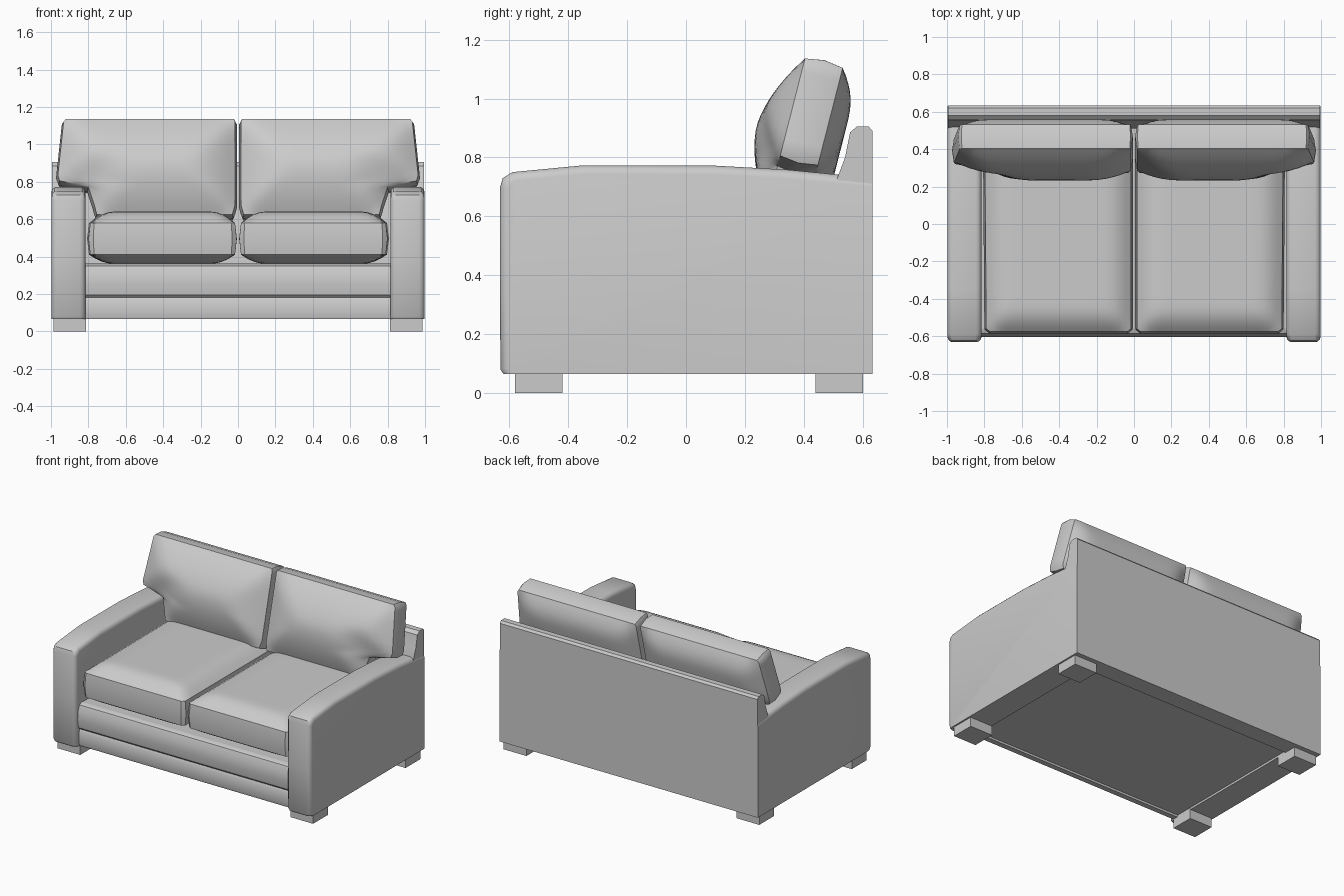
import bpy, bmesh, math
from mathutils import Vector, geometry

if "Cube" in bpy.data.objects:
    bpy.data.objects.remove(bpy.data.objects["Cube"], do_unlink=True)

fabric = bpy.data.materials.new("grey_fabric")
fabric.use_nodes = True
GREY = (0.6, 0.6, 0.6, 1)
fabric.diffuse_color = GREY
fabric.node_tree.nodes["Principled BSDF"].inputs["Base Color"].default_value = GREY


def finish(name, bm):
    """Turn a bmesh into a shaded object."""
    bmesh.ops.recalc_face_normals(bm, faces=bm.faces[:])
    mesh = bpy.data.meshes.new(name)
    bm.to_mesh(mesh)
    bm.free()
    mesh.materials.append(fabric)
    obj = bpy.data.objects.new(name, mesh)
    bpy.context.collection.objects.link(obj)
    bpy.ops.object.select_all(action="DESELECT")
    obj.select_set(True)
    bpy.context.view_layer.objects.active = obj
    bpy.ops.object.shade_smooth_by_angle(angle=math.radians(35))
    return obj


def prism(name, profile, x0, x1, bevel=0.0):
    """Extrude a (y, z) profile along x; bevel rounds the front and top rims."""
    bm = bmesh.new()
    a, b = [[bm.verts.new((x, y, z)) for y, z in profile] for x in (x0, x1)]
    bm.faces.new(a)
    bm.faces.new(b[::-1])
    for i in range(len(a)):
        bm.faces.new((a[i - 1], b[i - 1], b[i], a[i]))
    bmesh.ops.recalc_face_normals(bm, faces=bm.faces[:])
    if bevel:
        rims = []
        for e in bm.edges:
            mid = (e.verts[0].co + e.verts[1].co) / 2
            if e.calc_face_angle(0) > math.radians(50) and mid.y < 0.6 and mid.z > 0.07:
                rims.append(e)
        bmesh.ops.bevel(bm, geom=rims, offset=bevel, segments=3,
                        profile=0.5, affect="EDGES", clamp_overlap=False)
    return finish(name, bm)


def box(name, x0, x1, y0, y1, z0, z1):
    return prism(name, [(y0, z0), (y1, z0), (y1, z1), (y0, z1)], x0, x1)


def cushion(name, rows, place, half, pads, side, columns=24, step=0.03, swell=0.01):
    """Padded slab: rows of (v, x_in, x_out) outline it, pads are (crown, reach)."""
    outline = [Vector((r[1], r[0])) for r in rows] + [Vector((r[2], r[0])) for r in rows[::-1]]

    def padding(p, reach):
        nearest = reach
        for i, a in enumerate(outline):
            b = outline[i - 1]
            t = geometry.intersect_point_line(p, a, b)[1]
            nearest = min(nearest, (p - a.lerp(b, min(max(t, 0), 1))).length)
        return 1 - (1 - nearest / reach) ** 2

    def put(bm, x, v, d):
        px, py, pz = place(x, v, d)
        return bm.verts.new((side * px, py, pz))

    def rim(grid):
        return (grid[0] + [r[-1] for r in grid[1:-1]] + grid[-1][::-1]
                + [r[0] for r in grid[-2:0:-1]])

    fine = [Vector(rows[0])]
    for a, b in zip(rows, rows[1:]):
        a, b = Vector(a), Vector(b)
        n = max(1, math.ceil((b.x - a.x) / step))
        fine += [a.lerp(b, (k + 1) / n) for k in range(n)]
    flat = [[Vector((x0 + (x1 - x0) * c / columns, v)) for c in range(columns + 1)]
            for v, x0, x1 in fine]

    # Two padded sheets, relaxed so that the padding rolls softly
    bm = bmesh.new()
    rims = []
    for sign, (crown, reach) in zip((-1, 1), pads):
        sheet = [[put(bm, p.x, p.y, sign * (half + crown * padding(p, reach))) for p in line]
                 for line in flat]
        for r0, r1 in zip(sheet, sheet[1:]):
            for c in range(columns):
                bm.faces.new((r0[c], r0[c + 1], r1[c + 1], r1[c]))
        inner = [v for line in sheet[1:-1] for v in line[1:-1]]
        for _ in range(4):
            bmesh.ops.smooth_vert(bm, verts=inner, factor=0.5,
                                  use_axis_x=True, use_axis_y=True, use_axis_z=True)
        rims.append(rim(sheet))

    # Swollen side band between the sheets
    loop = rim(flat)
    middle = []
    for i, p in enumerate(loop):
        t = (loop[(i + 1) % len(loop)] - loop[i - 1]).normalized()
        middle.append(put(bm, p.x + swell * t.y, p.y - swell * t.x, 0))
    for a, b in ((rims[0], middle), (middle, rims[1])):
        for i in range(len(a)):
            bm.faces.new((a[i - 1], a[i], b[i], b[i - 1]))
    return finish(name, bm)


# Outlines
ARM = [(-0.62, 0.065), (-0.63, 0.08), (-0.632, 0.4), (-0.631, 0.7), (-0.622, 0.73),
       (-0.59, 0.75), (-0.35, 0.773), (0.1, 0.772), (0.35, 0.758), (0.632, 0.73),
       (0.632, 0.065)]
BACK = [(0.633, 0.065), (0.633, 0.89), (0.62, 0.905), (0.58, 0.905), (0.557, 0.885),
        (0.54, 0.8), (0.51, 0.72), (0.51, 0.065)]
RAIL = [(-0.545, 0.065), (-0.583, 0.065), (-0.588, 0.08), (-0.588, 0.165), (-0.58, 0.18),
        (-0.595, 0.195), (-0.604, 0.25), (-0.6, 0.31), (-0.585, 0.35), (-0.56, 0.362),
        (-0.545, 0.36)]
SEAT_ROWS = [(-0.576, 0.035, 0.77), (-0.56, 0.016, 0.79), (0.38, 0.016, 0.797),
             (0.42, 0.03, 0.78)]
BACK_ROWS = [(0.61, 0.03, 0.755), (0.66, 0.016, 0.768), (0.755, 0.016, 0.8),
             (0.79, 0.016, 0.955), (0.82, 0.016, 0.963), (1.05, 0.016, 0.938),
             (1.105, 0.016, 0.932), (1.12, 0.022, 0.92)]


def seat_place(x, v, d):
    return x, v, 0.495 + d


def back_place(x, v, d):
    # Leans backwards as it rises
    return x, 0.468 + 0.255 * (v - 1.12) + d, v - 0.25 * d


# Frame
prism("back_panel", BACK, -0.995, 0.995)
prism("front_rail", RAIL, -0.825, 0.825)
box("seat_base", -0.825, 0.825, -0.56, 0.52, 0.08, 0.358)

# Paired parts
for label, s in (("left", 1), ("right", -1)):
    prism(label + "_arm", ARM, s * 0.815, s * 0.998, 0.03)
    cushion(label + "_seat_cushion", SEAT_ROWS, seat_place, 0.085,
            ((0.05, 0.12), (0.062, 0.12)), s)
    cushion(label + "_back_cushion", BACK_ROWS, back_place, 0.064,
            ((0.105, 0.3), (0.06, 0.14)), s)
    for end, y in (("front", -0.5), ("back", 0.52)):
        box(f"{label}_{end}_foot", s * 0.812, s * 0.987, y - 0.081, y + 0.081, 0, 0.07)
